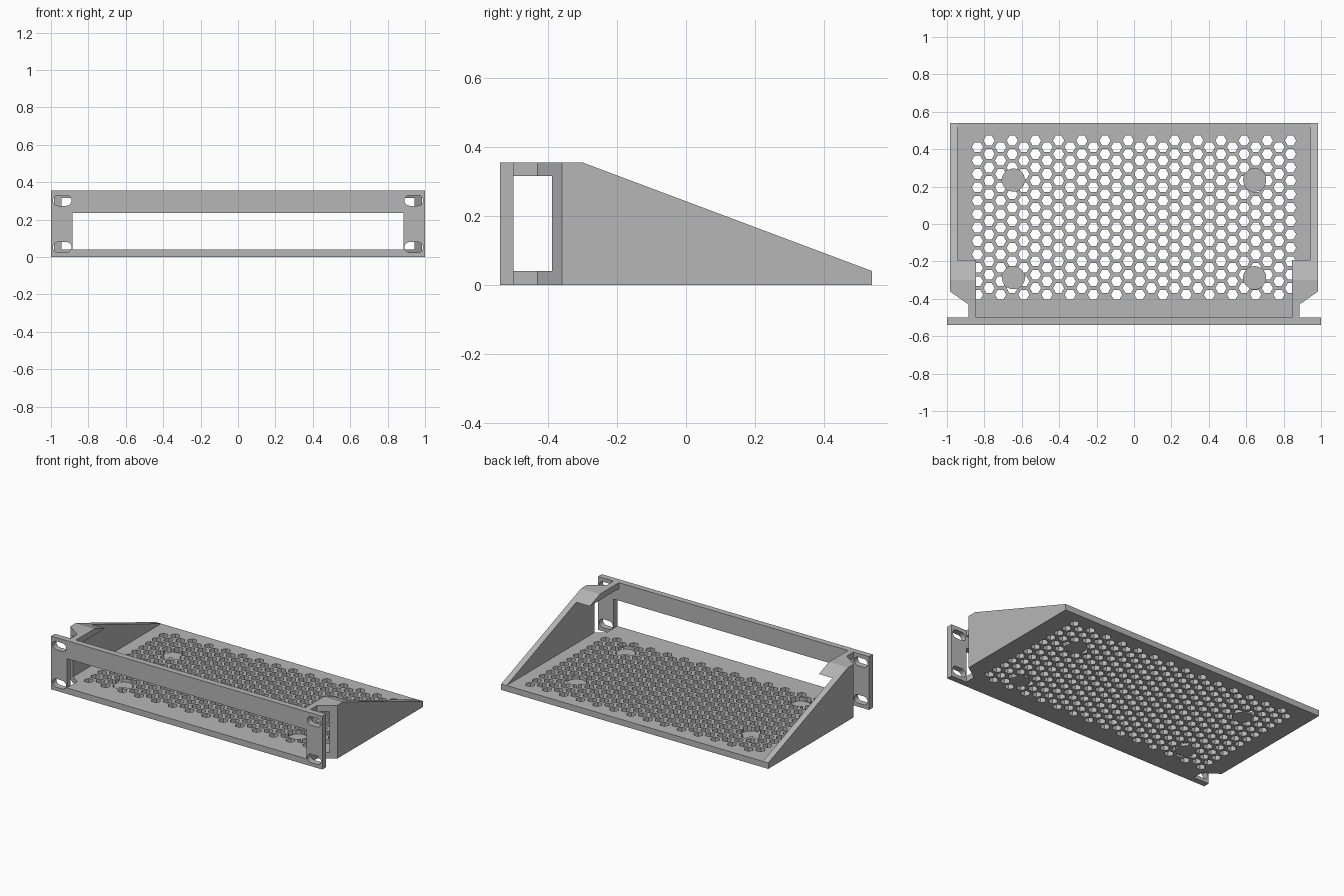
import bpy, bmesh, math
from mathutils import Matrix, Vector

if "Cube" in bpy.data.objects:
    bpy.data.objects.remove(bpy.data.objects["Cube"])

grey = bpy.data.materials.new("plain grey")
grey.diffuse_color = (0.47, 0.47, 0.47, 1)
grey.use_nodes = True
grey.node_tree.nodes["Principled BSDF"].inputs["Base Color"].default_value = grey.diffuse_color


def prism(name, loops, z0, z1, upright=False, slope=False):
    """Extrude closed outlines; upright turns them to face the front, slope trims the top."""
    bm = bmesh.new()
    for pts in loops:
        face = bm.faces.new([bm.verts.new((x, y, z0)) for x, y in pts])
        ext = bmesh.ops.extrude_face_region(bm, geom=[face])["geom"]
        bmesh.ops.translate(bm, vec=(0, 0, z1 - z0),
                            verts=[v for v in ext if isinstance(v, bmesh.types.BMVert)])
    if slope:
        geom = bm.verts[:] + bm.edges[:] + bm.faces[:]
        cut = bmesh.ops.bisect_plane(bm, geom=geom, plane_co=(0, -0.30, 0.355),
                                     plane_no=Vector((0, 0.315, 0.84)).normalized(),
                                     clear_outer=True)["geom_cut"]
        bmesh.ops.holes_fill(bm, edges=[e for e in bm.edges if e.is_boundary])
    if upright:
        bm.transform(Matrix.Rotation(math.pi / 2, 4, "X"))
    bmesh.ops.recalc_face_normals(bm, faces=bm.faces[:])
    mesh = bpy.data.meshes.new(name)
    bm.to_mesh(mesh)
    bm.free()
    mesh.materials.append(grey)
    obj = bpy.data.objects.new(name, mesh)
    bpy.context.collection.objects.link(obj)
    return obj


def carve(obj, cutter):
    mod = obj.modifiers.new("cut", "BOOLEAN")
    mod.object, mod.operation, mod.solver = cutter, "DIFFERENCE", "EXACT"
    bpy.context.view_layer.objects.active = obj
    bpy.ops.object.modifier_apply(modifier=mod.name)
    bpy.data.objects.remove(cutter)


def ngon(cx, cy, r, n):
    return [(cx + r * math.cos(math.tau * i / n), cy + r * math.sin(math.tau * i / n))
            for i in range(n)]


def rect(x0, y0, x1, y1):
    return [(x0, y0), (x1, y0), (x1, y1), (x0, y1)]


def slot(cx, cy, w, h, n=10):
    r, pts = h / 2, []
    for side, start in ((1, -math.pi / 2), (-1, math.pi / 2)):
        for i in range(n + 1):
            a = start + math.pi * i / n
            pts.append((cx + side * (w / 2 - r) + r * math.cos(a), cy + r * math.sin(a)))
    return pts


def mirrored(pts, s):
    return [(s * x, y) for x, y in pts]


# Front panel with wide opening and four mounting slots
panel = prism("front_panel", [rect(-1, 0, 1, 0.355)], 0.50, 0.54, upright=True)
holes = [rect(-0.885, 0.04, 0.885, 0.235)]
holes += [slot(s * 0.94, z, 0.10, 0.056) for s in (-1, 1) for z in (0.052, 0.302)]
carve(panel, prism("panel_cutter", holes, 0.48, 0.56, upright=True))

# Tray floor with tapered front corners
half = [(0.885, -0.50), (0.885, -0.43), (0.985, -0.36), (0.985, 0.54)]
floor = prism("tray_floor", [half + mirrored(half, -1)[::-1]], 0, 0.04)

# Honeycomb vents: 28 staggered columns of 12
pitch = 0.0717
vents = [ngon((c - 13.5) * 0.062, (0.446 if c % 2 else 0.411) - r * pitch, 0.030, 6)
         for c in range(28) for r in range(12)]
carve(floor, prism("vent_cutter", vents, -0.05, 0.09))

# Round recesses for feet, closed at the bottom
spots = [(s * 0.645, y) for s in (-1, 1) for y in (0.235, -0.287)]
carve(floor, prism("recess_cutter", [ngon(x, y, 0.0615, 48) for x, y in spots], -0.06, 0.1))
prism("recess_bases", [ngon(x, y, 0.0615, 48) for x, y in spots], 0, 0.018)

# Sloped side walls and the wedge-ended flanges joining them to the panel
wall = [(0.945, -0.388), (0.985, -0.36), (0.985, 0.54), (0.945, 0.54)]
flange = [(0.845, -0.50), (0.885, -0.50), (0.885, -0.43), (0.985, -0.36),
          (0.985, -0.10), (0.845, -0.10)]
for s, side in ((-1, "left"), (1, "right")):
    prism(side + "_wall", [mirrored(wall, s)], 0.03, 0.355, slope=True)
    prism(side + "_top_flange", [mirrored(flange, s)], 0.315, 0.355, slope=True)
